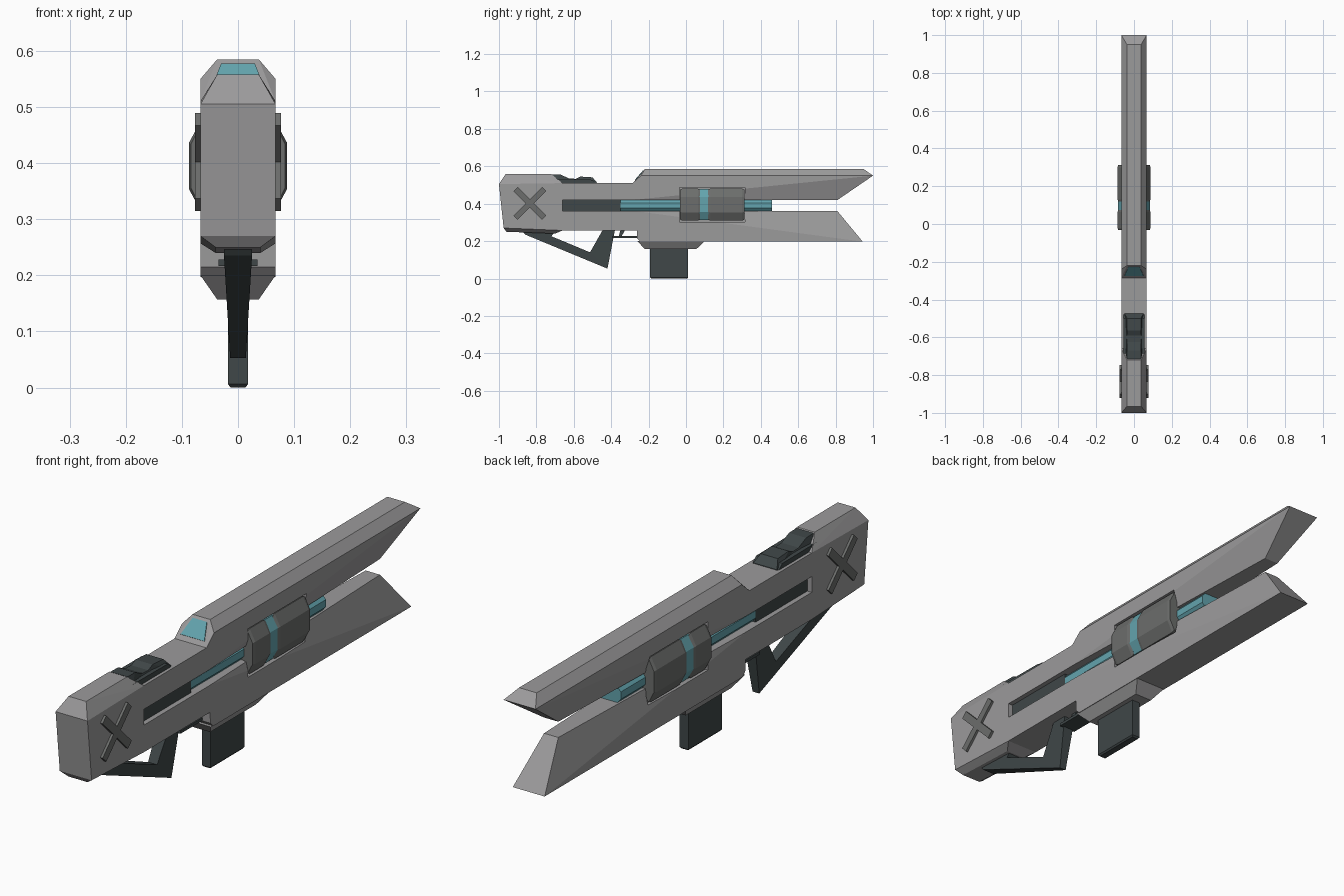
import bpy, bmesh, math
from mathutils import Matrix

if "Cube" in bpy.data.objects:
    bpy.data.objects.remove(bpy.data.objects["Cube"])


def material(name, rgb):
    m = bpy.data.materials.new(name)
    m.diffuse_color = (*rgb, 1)
    m.use_nodes = True
    m.node_tree.nodes["Principled BSDF"].inputs["Base Color"].default_value = m.diffuse_color
    return m


GREY = material("body_grey", (0.33, 0.325, 0.33))
STEEL = material("dark_steel", (0.15, 0.155, 0.15))
DARK = material("charcoal", (0.05, 0.063, 0.065))
TEAL = material("energy_teal", (0.125, 0.37, 0.42))


def finish(name, bm, mat):
    bmesh.ops.recalc_face_normals(bm, faces=bm.faces[:])
    me = bpy.data.meshes.new(name)
    bm.to_mesh(me)
    bm.free()
    me.materials.append(mat)
    ob = bpy.data.objects.new(name, me)
    bpy.context.collection.objects.link(ob)
    return ob


def hull(name, pts, mat):
    """Convex part from (y, z, half width) points, mirrored in x."""
    bm = bmesh.new()
    for y, z, w in pts:
        for s in (-1, 1):
            bm.verts.new((s * w, y, z))
    res = bmesh.ops.convex_hull(bm, input=bm.verts[:])
    junk = [v for v in bm.verts if not v.link_faces]
    bmesh.ops.delete(bm, geom=junk, context='VERTS')
    bmesh.ops.dissolve_limit(bm, angle_limit=0.01, verts=bm.verts[:], edges=bm.edges[:])
    return finish(name, bm, mat)


def prism(name, pts, mat):
    """Side profile of (y, z, half width) points spanned across x."""
    bm = bmesh.new()
    a = [bm.verts.new((-w, y, z)) for y, z, w in pts]
    b = [bm.verts.new((w, y, z)) for y, z, w in pts]
    bm.faces.new(a)
    bm.faces.new(b[::-1])
    for i in range(len(a)):
        j = (i + 1) % len(a)
        bm.faces.new((a[i], b[i], b[j], a[j]))
    bmesh.ops.triangulate(bm, faces=[f for f in bm.faces if len(f.verts) > 4])
    return finish(name, bm, mat)


def box(name, x0, x1, y0, y1, z0, z1, mat, mirror=False):
    bm = bmesh.new()
    for s in ((1, -1) if mirror else (1,)):
        m = (Matrix.Translation((s * (x0 + x1) / 2, (y0 + y1) / 2, (z0 + z1) / 2))
             @ Matrix.Diagonal((x1 - x0, y1 - y0, z1 - z0, 1)))
        bmesh.ops.create_cube(bm, size=1, matrix=m)
    return finish(name, bm, mat)


W, N = 0.067, 0.037

# Stock and receiver
hull("stock", [(-1, .505, W), (-.965, .558, N), (-.72, .558, N), (-.69, .53, .053),
               (-.66, .51, W), (-.66, .257, W), (-.7, .24, .04),
               (-.96, .25, .04), (-.975, .27, W)], GREY)
box("receiver_top", -W, W, -.66, -.28, .42, .51, GREY)
box("receiver_bottom", -W, W, -.66, -.26, .257, .36, GREY)

# Upper and lower prongs, tapering toward the slot at their tips
upper = hull("upper_prong", [(-.285, .42, W), (-.285, .51, W), (-.24, .55, W),
                             (-.22, .585, N), (.95, .585, N), (1, .55, W),
                             (.81, .42, .03)], GREY)
lower = hull("lower_prong", [(-.265, .36, W), (-.262, .215, W), (-.245, .197, W),
                             (.945, .197, W), (.81, .36, .03)], GREY)

# Side pockets for the coil sleeve
cutter = box("pocket_cutter", .05, .2, -.036, .316, .303, .487, GREY, True)
cutter.hide_render = True
cutter.hide_viewport = True
for ob in (upper, lower):
    mod = ob.modifiers.new("pocket", 'BOOLEAN')
    mod.operation = 'DIFFERENCE'
    mod.solver = 'EXACT'
    mod.object = cutter

# Magazine well and magazine
hull("magazine_well", [(-.26, .2, W), (.1, .2, W), (.055, .157, N), (-.22, .157, N)], GREY)
hull("magazine", [(-.192, .16, .018), (.012, .16, .018), (.012, .006, .018),
                  (-.192, .006, .018), (-.186, 0, .013), (.006, 0, .013)], DARK)

# Dark slot core and glowing barrel
box("slot_core", -.048, .048, -.67, -.35, .355, .425, DARK)
hull("barrel", [(y, .39 + s * h, w) for y in (-.35, .46) for s in (-1, 1)
                for h, w in ((.03, .034), (.014, .048))], TEAL)


def sleeve(name, y0, y1, k, mat, c=.012):
    """Faceted coil housing with small end chamfers."""
    pts = []
    for y, q in ((y0, .93), (y0 + c, 1), (y1 - c, 1), (y1, .93)):
        for s in (-1, 1):
            pts += [(y, .395 + s * .086 * k * q, .063 * k),
                    (y, .395 + s * .042 * k * q, .087 * k * (q + 1) / 2)]
    hull(name, pts, mat)


sleeve("rear_coil_sleeve", -.032, .075, 1, STEEL)
sleeve("front_coil_sleeve", .118, .312, 1, STEEL)
sleeve("coil_ring", .06, .13, .965, TEAL, .002)

# Window on the sloped rear of the upper prong
def slope(t, w, d):
    return (-.285 + .065 * t - .75 * d, .51 + .075 * t + .65 * d, w)


hull("rear_window", [slope(t, w, d) for t, w in ((.2, .05), (.88, .03))
                     for d in (-.004, .003)], TEAL)

# Stepped sight block on the receiver
top = [(-.715, .556), (-.67, .555), (-.625, .535), (-.59, .533), (-.565, .545), (-.5, .541)]
prism("sight_block", [(-.72, .5, .055)] + [(y, z, .036) for y, z in top]
      + [(-.475, .512, .05), (-.475, .5, .055)], DARK)
prism("sight_base", [(-.72, .505, .055), (-.71, .53, .055), (-.5, .528, .055),
                     (-.475, .505, .055)], DARK)

# Angled grip frame and trigger
prism("grip_frame", [(-.87, .248, .025), (-.86, .235, .025), (-.42, .053, .014),
                     (-.38, .26, .024), (-.445, .26, .024), (-.513, .14, .019),
                     (-.72, .226, .024), (-.7, .25, .025)], DARK)
box("trigger_guard", -.035, .035, -.395, -.255, .217, .228, DARK)
prism("trigger", [(-.36, .225, .012), (-.345, .225, .012), (-.325, .26, .012),
                  (-.35, .26, .012)], DARK)

# Crossed plates on both sides of the stock
bm = bmesh.new()
for side in (-1, 1):
    for a in (45, -45):
        m = (Matrix.Translation((side * .068, -.835, .402))
             @ Matrix.Rotation(math.radians(a), 4, 'X')
             @ Matrix.Diagonal((.017, .216, .031, 1)))
        bmesh.ops.create_cube(bm, size=1, matrix=m)
finish("cross_plates", bm, STEEL)
